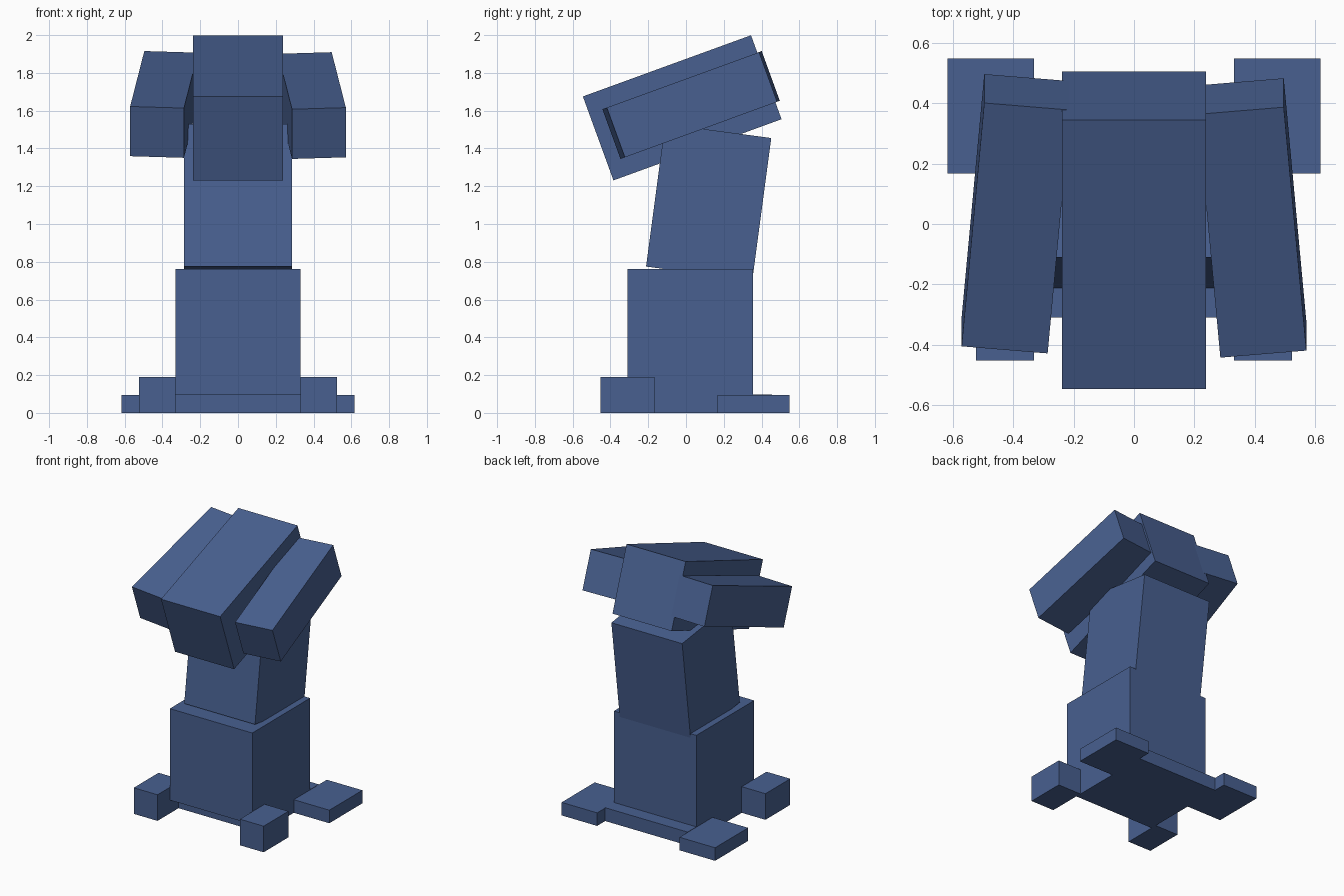
import bpy
import math
from mathutils import Matrix, Vector

cube = bpy.data.objects.get("Cube")
if cube:
    bpy.data.objects.remove(cube, do_unlink=True)

# Single flat colour
blue = bpy.data.materials.new("slate_blue")
blue.use_nodes = True
colour = (0.065, 0.117, 0.279, 1.0)
blue.diffuse_color = colour
bsdf = blue.node_tree.nodes["Principled BSDF"]
bsdf.inputs["Base Color"].default_value = colour
bsdf.inputs["Roughness"].default_value = 0.8


def block(name, center, size, pitch=0.0, yaw=0.0):
    """Box tilted about x by pitch, after its own turn about z by yaw (degrees)."""
    bpy.ops.mesh.primitive_cube_add(size=1)
    ob = bpy.context.object
    ob.name = name
    ob.data.transform(Matrix.Diagonal(Vector((*size, 1.0))))
    ob.matrix_world = (Matrix.Translation(center)
                       @ Matrix.Rotation(math.radians(pitch), 4, 'X')
                       @ Matrix.Rotation(math.radians(yaw), 4, 'Z'))
    ob.data.materials.append(blue)
    return ob


def span(name, low, high):
    """Upright box between two corners."""
    low, high = Vector(low), Vector(high)
    return block(name, (low + high) / 2, high - low)


# Base plate set back under the lower body
span("base_plate", (-0.332, -0.21, 0), (0.332, 0.455, 0.097))
span("lower_body", (-0.332, -0.31, 0.097), (0.332, 0.355, 0.763))

# Leaning torso and raised head
block("torso", (0, 0.12, 1.115), (0.57, 0.567, 0.762), pitch=-7.6)
block("head", (0, -0.02, 1.615), (0.476, 0.947, 0.473), pitch=20)

# Feet and side pods, left and right
for side, s in (("left", 1), ("right", -1)):
    span(f"{side}_front_foot", (min(s * 0.332, s * 0.523), -0.452, 0),
         (max(s * 0.332, s * 0.523), -0.167, 0.19))
    span(f"{side}_rear_foot", (min(s * 0.332, s * 0.618), 0.168, 0),
         (max(s * 0.332, s * 0.618), 0.548, 0.095))
    block(f"{side}_pod", (s * 0.391, 0.027 - s * 0.007, 1.63 - s * 0.003),
          (0.286, 0.861, 0.28), pitch=20, yaw=5 * s)
